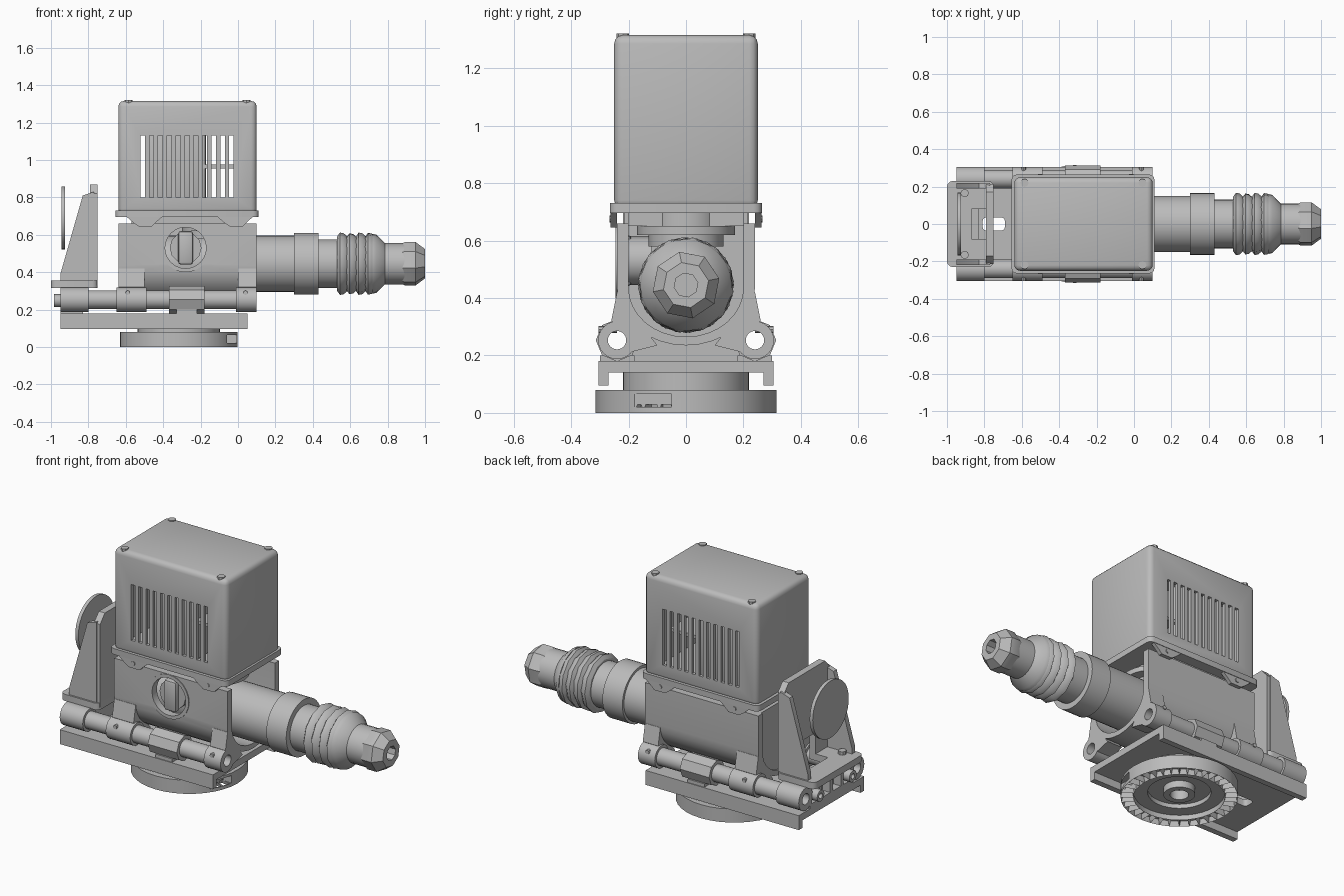
import bpy, bmesh, math
from mathutils import Vector

if "Cube" in bpy.data.objects:
    bpy.data.objects.remove(bpy.data.objects["Cube"])

grey = bpy.data.materials.new("cast_grey")
grey.use_nodes = True
colour = (0.5, 0.5, 0.5, 1)
grey.diffuse_color = colour
grey.node_tree.nodes["Principled BSDF"].inputs["Base Color"].default_value = colour


def shade(bm):
    for f in bm.faces:
        f.smooth = True
    for e in bm.edges:
        e.smooth = len(e.link_faces) == 2 and e.calc_face_angle(4) < math.radians(32)


def finish(name, bm):
    bmesh.ops.recalc_face_normals(bm, faces=bm.faces[:])
    shade(bm)
    mesh = bpy.data.meshes.new(name)
    bm.to_mesh(mesh)
    bm.free()
    mesh.materials.append(grey)
    obj = bpy.data.objects.new(name, mesh)
    bpy.context.scene.collection.objects.link(obj)
    return obj


def box(name, lo, hi, bevel=0, segments=2, upright_only=False):
    bm = bmesh.new()
    bmesh.ops.create_cube(bm, size=1)
    for v in bm.verts:
        v.co = Vector([lo[i] if v.co[i] < 0 else hi[i] for i in range(3)])
    if bevel:
        edges = [e for e in bm.edges if not upright_only
                 or abs(e.verts[0].co.z - e.verts[1].co.z) > 1e-4]
        bmesh.ops.bevel(bm, geom=edges, offset=bevel, segments=segments,
                        profile=0.5, affect='EDGES')
    return finish(name, bm)


def place(axis, a, u, v):
    return {'X': (a, u, v), 'Y': (u, a, v), 'Z': (u, v, a)}[axis]


def prism(name, points, axis, start, end):
    bm = bmesh.new()
    low, high = ([bm.verts.new(place(axis, a, u, v)) for u, v in points]
                 for a in (start, end))
    bm.faces.new(low)
    bm.faces.new(high)
    for i in range(len(points)):
        j = (i + 1) % len(points)
        bm.faces.new((low[i], low[j], high[j], high[i]))
    return finish(name, bm)


def lathe(name, profile, axis, centre, sides=32, closed=False, phase=0.0):
    """Turn (position, radius) pairs round an axis; closed makes a hollow ring."""
    bm = bmesh.new()
    rings = []
    for a, r in profile:
        angles = [phase + math.tau * k / sides for k in range(sides)]
        rings.append([bm.verts.new(place(axis, a, centre[0] + r * math.cos(t),
                                         centre[1] + r * math.sin(t))) for t in angles])
    pairs = list(zip(rings, rings[1:]))
    if closed:
        pairs.append((rings[-1], rings[0]))
    else:
        bm.faces.new(rings[0])
        bm.faces.new(rings[-1])
    for p, q in pairs:
        for k in range(sides):
            m = (k + 1) % sides
            bm.faces.new((p[k], p[m], q[m], q[k]))
    return finish(name, bm)


def tube(name, start, end, outer, inner, axis, centre, sides=24):
    return lathe(name, [(start, outer), (end, outer), (end, inner), (start, inner)],
                 axis, centre, sides, True)


def cylinder(name, start, end, r, axis, centre, sides=24):
    return lathe(name, [(start, r), (end, r)], axis, centre, sides)


def cut(obj, cutter):
    mod = obj.modifiers.new("cut", 'BOOLEAN')
    mod.operation, mod.solver, mod.object = 'DIFFERENCE', 'EXACT', cutter
    bpy.context.view_layer.objects.active = obj
    bpy.ops.object.modifier_apply(modifier=mod.name)
    bpy.data.objects.remove(cutter)
    bm = bmesh.new()
    bm.from_mesh(obj.data)
    shade(bm)
    bm.to_mesh(obj.data)
    bm.free()


# Vented cover with its rim, screws and inner motor
cover = box("cover", (-0.64, -0.25, 0.71), (0.10, 0.25, 1.315), 0.03, 3)
cut(cover, box("cutter", (-0.62, -0.23, 0.6), (0.08, 0.23, 1.295)))
for i in range(11):
    x = -0.51 + i * 0.0475
    cut(cover, box("cutter", (x - 0.012, -0.3, 0.80), (x + 0.012, 0.3, 1.13)))
box("cover_rim", (-0.655, -0.265, 0.695), (0.11, 0.265, 0.73), 0.03, 3, True)
for x in (-0.585, 0.045):
    for y in (-0.22, 0.22):
        cylinder("cover_screw", 1.30, 1.32, 0.022, 'Z', (x, y), 8)
box("motor", (-0.48, -0.15, 0.73), (-0.17, 0.15, 1.2), 0.02)
box("motor_shelf", (-0.2, -0.15, 0.955), (0.0, 0.15, 0.975))
for s in (-1, 1):
    for x in (-0.5, -0.015):
        lug = [(x - 0.1, 0.70), (x - 0.06, 0.665), (x - 0.03, 0.645),
               (x + 0.04, 0.645), (x + 0.06, 0.665), (x + 0.1, 0.70)]
        prism("rim_lug", lug, 'Y', s * 0.24, s * 0.262)
        cylinder("lug_screw", s * 0.25, s * 0.267, 0.012, 'Y', (x, 0.675), 8)

# U-shaped housing, closed at the back end
def arc(ry, rz, count=16):
    return [(ry * math.cos(t), 0.435 - rz * math.sin(t))
            for t in (math.pi * k / count for k in range(count + 1))]

outer = [(0.24, 0.66)] + arc(0.24, 0.20) + [(-0.24, 0.66)]
inner = [(0.20, 0.66)] + arc(0.20, 0.17) + [(-0.20, 0.66)]
housing = prism("housing", outer + inner[::-1], 'X', -0.64, 0.10)
prism("housing_end", inner, 'X', -0.63, -0.59)
cut(housing, cylinder("cutter", -0.3, -0.15, 0.12, 'Y', (-0.28, 0.53)))
tube("port_ring", -0.245, -0.2, 0.13, 0.11, 'Y', (-0.28, 0.53))
cylinder("port_knob", -0.21, -0.12, 0.085, 'Y', (-0.28, 0.53), 12)
box("port_handle", (-0.32, -0.24, 0.44), (-0.24, -0.19, 0.62), 0.015)
cylinder("motor_neck", 0.58, 0.70, 0.13, 'Z', (-0.15, 0))
cylinder("motor_flange", 0.62, 0.65, 0.17, 'Z', (-0.13, 0))
box("gasket", (-0.57, -0.2, 0.65), (-0.05, 0.2, 0.70))

# Hollow side rods with ears, clamps and webs
web = [(0.21, 0.42), (0.24, 0.42), (0.26, 0.32), (0.20, 0.27), (0.20, 0.21),
       (0.10, 0.235), (0.15, 0.30)]
for s in (-1, 1):
    mid = (s * 0.24, 0.253)
    tube("side_rod", -0.95, 0.09, 0.05, 0.032, 'X', mid)
    for start, end in ((-0.95, -0.80), (-0.65, -0.49), (-0.01, 0.10)):
        tube("rod_ear", start, end, 0.066, 0.032, 'X', mid)
    tube("rod_clamp", -0.37, -0.18, 0.074, 0.045, 'X', mid, 8)
    box("clamp_foot", (-0.33, s * 0.24 - 0.06, 0.17), (-0.22, s * 0.24 + 0.06, 0.20))
    for start, end in ((-0.64, -0.50), (0.0, 0.10)):
        prism("ear_web", [(s * y, z) for y, z in web], 'X', start, end)
    for x in (-0.59, 0.04):
        cylinder("ear_screw", s * 0.24, s * 0.305, 0.012, 'Y', (x, 0.29), 8)

# Horizontal conduit with a gland at the end
axis_line = (0, 0.445)
lathe("conduit", [(-0.5, 0.15), (0.30, 0.15), (0.30, 0.165), (0.43, 0.165),
                  (0.43, 0.13), (0.55, 0.13)], 'X', axis_line, 40)
for i in range(4):
    x = 0.53 + i * 0.05
    lathe("gland_ridge", [(x, 0.145), (x + 0.015, 0.167), (x + 0.035, 0.163),
                          (x + 0.055, 0.145)], 'X', axis_line, 12, phase=i * 0.3)
lathe("gland_body", [(0.72, 0.16), (0.74, 0.155), (0.785, 0.11), (0.89, 0.11),
                     (0.89, 0.042), (0.72, 0.042)], 'X', axis_line, 24, True)
lathe("gland_nut", [(0.87, 0.105), (0.89, 0.118), (0.95, 0.118), (1.0, 0.08),
                    (1.0, 0.042), (0.87, 0.042)], 'X', axis_line, 8, True, 0.2)

# Channel-shaped base plate with a slot
half = [(0.305, 0.18), (0.305, 0.095), (0.27, 0.095), (0.27, 0.14)]
base = prism("base_plate", half + [(-y, z) for y, z in half[::-1]], 'X', -0.95, 0.05)
cut(base, box("cutter", (-0.81, -0.035, 0), (-0.69, 0.035, 0.3), 0.02, 3, True))

# End block with pockets and screws
block = box("end_block", (-0.95, -0.20, 0.17), (-0.83, 0.20, 0.318))
for y in (-0.15, -0.05, 0.05, 0.15):
    cut(block, box("cutter", (-1.0, y - 0.038, 0.205), (-0.90, y + 0.038, 0.29)))
for y in (-0.15, 0.15):
    tube("end_screw", -0.985, -0.89, 0.034, 0.016, 'X', (y, 0.248), 12)

# Bracket with gussets and a round disc
foot = box("bracket_foot", (-1.0, -0.23, 0.315), (-0.75, 0.23, 0.355), 0.03, 3, True)
cut(foot, box("cutter", (-0.87, -0.08, 0.2), (-0.70, 0.08, 0.5)))
edge = [(0.215, 0.33), (0.215, 0.82), (0.17, 0.87)]
plate = prism("bracket_plate", edge + [(-y, z) for y, z in edge[::-1]], 'X', -0.79, -0.75)
cut(plate, box("cutter", (-0.9, -0.08, 0.2), (-0.7, 0.08, 0.48)))
gusset = [(-0.95, 0.34), (-0.95, 0.39), (-0.83, 0.81), (-0.77, 0.83), (-0.77, 0.34)]
for s in (-1, 1):
    prism("bracket_gusset", gusset, 'Y', s * 0.19, s * 0.22)
    cylinder("foot_screw", 0.35, 0.375, 0.022, 'Z', (-0.905, s * 0.165), 8)
cylinder("disc", -0.945, -0.925, 0.168, 'X', (0, 0.69), 40)

# Round mounting foot with pockets round its underside
centre = (-0.317, 0)
foot_ring = lathe("mounting_ring", [(0, 0.315), (0.08, 0.315), (0.08, 0.05), (0.015, 0.05),
                                    (0.015, 0.085), (0.055, 0.085), (0.055, 0.17),
                                    (0.03, 0.17), (0.03, 0.245), (0, 0.245)],
                  'Z', centre, 36, True)
bm = bmesh.new()
bm.from_mesh(foot_ring.data)
under = [f for f in bm.faces if f.calc_center_median().z < 0.001]
bmesh.ops.inset_individual(bm, faces=under, thickness=0.01, depth=-0.03)
shade(bm)
bm.to_mesh(foot_ring.data)
bm.free()
cut(foot_ring, box("cutter", (-0.06, -0.18, 0.02), (0.1, -0.05, 0.065)))
cylinder("ring_neck", 0.07, 0.15, 0.22, 'Z', centre, 40)
